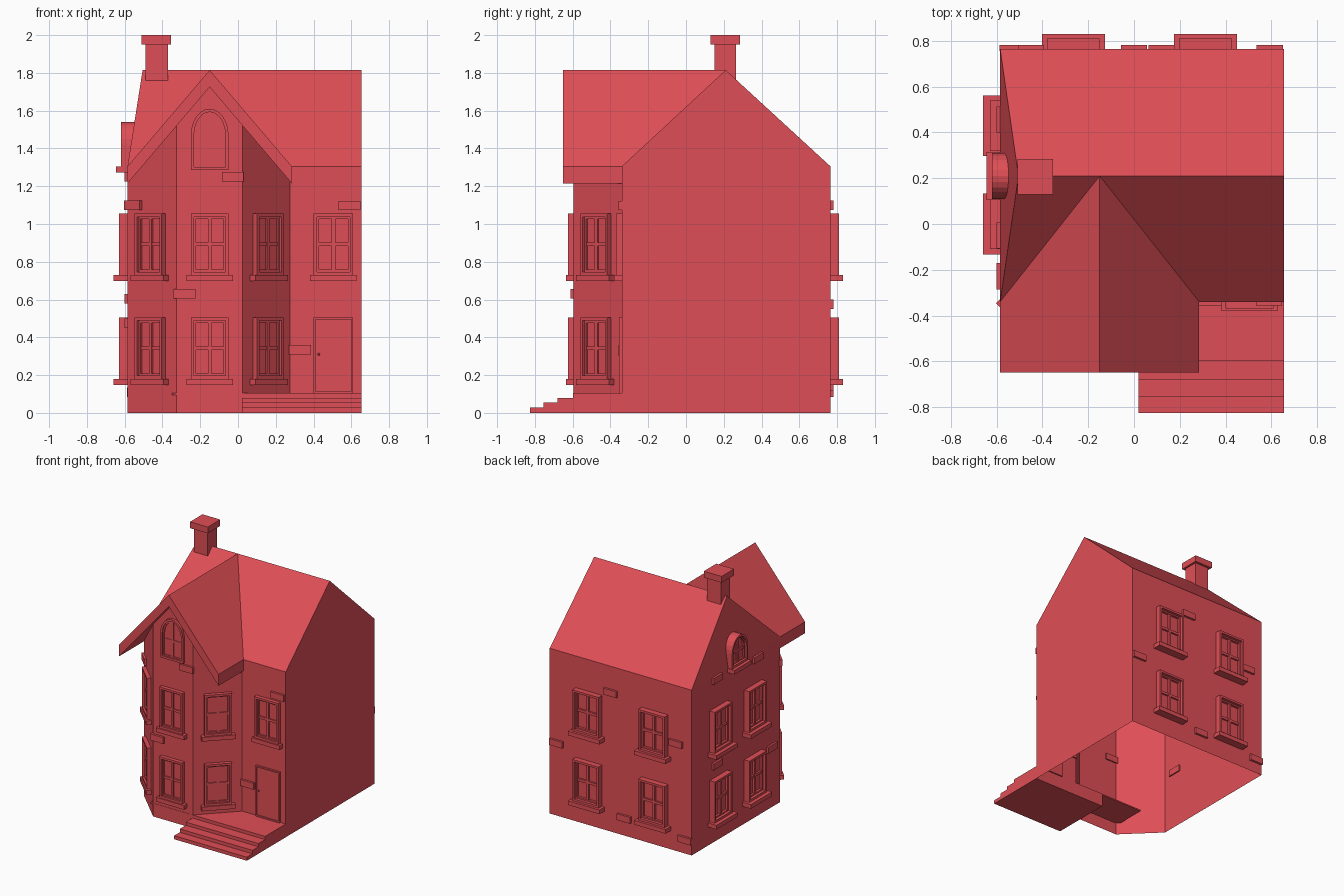
import bpy, bmesh, math
from mathutils import Matrix, Vector

cube = bpy.data.objects.get("Cube")
if cube:
    bpy.data.objects.remove(cube, do_unlink=True)

red = bpy.data.materials.new("brick_red")
red.use_nodes = True
red.diffuse_color = (0.74, 0.076, 0.092, 1)
red.node_tree.nodes["Principled BSDF"].inputs["Base Color"].default_value = red.diffuse_color


def finish(name, bm, matrix=Matrix()):
    mesh = bpy.data.meshes.new(name)
    bm.to_mesh(mesh)
    bm.free()
    mesh.materials.append(red)
    ob = bpy.data.objects.new(name, mesh)
    ob.matrix_world = matrix
    bpy.context.collection.objects.link(ob)
    return ob


def add_box(bm, x0, x1, y0, y1, z0, z1):
    m = Matrix.Translation(((x0 + x1) / 2, (y0 + y1) / 2, (z0 + z1) / 2))
    bmesh.ops.create_cube(bm, size=1, matrix=m @ Matrix.Diagonal((x1 - x0, y1 - y0, z1 - z0, 1)))


def box(name, *bounds):
    bm = bmesh.new()
    add_box(bm, *bounds)
    return finish(name, bm)


def surface(name, faces):
    """Joins polygons given by their corner points into one mesh."""
    bm = bmesh.new()
    for points in faces:
        bm.faces.new([bm.verts.new(p) for p in points])
    bmesh.ops.remove_doubles(bm, verts=bm.verts, dist=0.0001)
    return finish(name, bm)


def wall_frame(x, y, z, angle):
    """Local x runs along the wall, local -y points out of it."""
    return Matrix.Translation((x, y, z)) @ Matrix.Rotation(math.radians(angle), 4, 'Z')


def outline(w, h, rise, inset):
    half, top = w / 2 - inset, h - inset
    pts = [(-half, inset), (half, inset)]
    if not rise:
        return pts + [(half, top), (-half, top)]
    spring = h - rise
    for i in range(13):
        a = math.pi * i / 12
        pts.append((half * math.cos(a), spring + (rise - inset) * math.sin(a)))
    return pts


def add_ring(bm, outer, inner, back, front):
    loops = [[bm.verts.new((u, y, z)) for u, z in pts]
             for pts, y in ((outer, back), (outer, front), (inner, front), (inner, back))]
    n = len(outer)
    for a, b in zip(loops, loops[1:]):
        for i in range(n):
            j = (i + 1) % n
            bm.faces.new((a[i], a[j], b[j], b[i]))


def window(name, frame, w=0.2, h=0.325, depth=0.03, sill=0.04, rise=0, back=0.0, sill_w=0.245):
    bm = bmesh.new()
    edge, sash = 0.017, 0.028
    # Surround, sash and pane
    add_ring(bm, outline(w, h, rise, 0), outline(w, h, rise, edge), back, -depth)
    add_ring(bm, outline(w, h, rise, edge), outline(w, h, rise, sash), back, -depth * 0.5)
    bm.faces.new([bm.verts.new((u, -0.004, z)) for u, z in outline(w, h, rise, edge)])
    # Glazing bars
    bar = h * (0.5 if not rise else 0.45)
    add_box(bm, -0.01, 0.01, -depth * 0.45, back, edge, h - edge)
    add_box(bm, edge - w / 2, w / 2 - edge, -depth * 0.4, back, bar - 0.01, bar + 0.01)
    if sill:
        add_box(bm, -sill_w / 2, sill_w / 2, -sill, 0, -0.033, 0)
    finish(name, bm, frame)


def stone(name, frame, w=0.115, h=0.05, depth=0.017):
    bm = bmesh.new()
    add_box(bm, -w / 2, w / 2, -depth, 0.01, -h / 2, h / 2)
    finish(name, bm, frame)


# Main house dimensions
L, R, F, B = -0.585, 0.655, -0.34, 0.765
EAVE, RIDGE, MID, LEAN = 1.305, 1.815, 0.21, -0.505
BAY_L, BAY_R, BAY_F, PEAK_X = -0.325, 0.025, -0.595, -0.15
BAY_END, ROOF_R, ROOF_F, THICK = 0.275, 0.285, -0.65, 0.09
slope = (RIDGE - EAVE) / (ROOF_R - PEAK_X)

# House walls, open underneath and behind the bay
surface("house_walls", [
    [(L, B, 0), (L, F, 0), (L, F, EAVE), (L, B, EAVE)],
    [(L, B, EAVE), (L, F, EAVE), (LEAN, MID, RIDGE)],
    [(R, F, 0), (R, B, 0), (R, B, EAVE), (R, MID, RIDGE), (R, F, EAVE)],
    [(R, B, 0), (L, B, 0), (L, B, EAVE), (R, B, EAVE)],
    [(BAY_END, F, 0), (R, F, 0), (R, F, EAVE), (BAY_END, F, EAVE)],
])
surface("main_roof", [
    [(L, F, EAVE), (R, F, EAVE), (R, MID, RIDGE), (LEAN, MID, RIDGE)],
    [(R, B, EAVE), (L, B, EAVE), (LEAN, MID, RIDGE), (R, MID, RIDGE)],
])


# Bay walls reaching up to the underside of the front gable
def under(x):
    return RIDGE - THICK - abs(x - PEAK_X) * slope


plan = [(L, F), (BAY_L, BAY_F), (PEAK_X, BAY_F), (BAY_R, BAY_F), (BAY_END, F)]
surface("bay_walls", [[(*a, 0), (*b, 0), (*b, under(b[0])), (*a, under(a[0]))]
                      for a, b in zip(plan, plan[1:])])

# Front gable roof with thick edges, meeting the main roof along its valleys
section = [(L, EAVE, F), (PEAK_X, RIDGE, MID), (ROOF_R, EAVE, F),
           (ROOF_R, EAVE - THICK, F), (PEAK_X, RIDGE - THICK, MID), (L, EAVE - THICK, F)]
front = [(x, ROOF_F, z) for x, z, y in section]
rear = [(x, y, z) for x, z, y in section]
faces = [[front[0], front[5], front[4], front[1]], [front[1], front[4], front[3], front[2]]]
for i in range(6):
    j = (i + 1) % 6
    faces.append([front[i], front[j], rear[j], rear[i]])
surface("front_gable_roof", faces)

# Chimney
box("chimney_shaft", -0.49, -0.37, 0.15, 0.265, 1.76, 1.955)
box("chimney_cap", -0.51, -0.355, 0.13, 0.285, 1.95, 2.0)

# Porch steps and the floor of the bay
bm = bmesh.new()
profile = [(F, 0), (-0.825, 0)]
for y, y_next, z in ((-0.825, -0.755, 0.028), (-0.755, -0.68, 0.055),
                     (-0.68, -0.597, 0.08), (-0.597, F, 0.105)):
    profile += [(y, z), (y_next, z)]
side = bm.faces.new([bm.verts.new((0.02, y, z)) for y, z in profile])
ext = bmesh.ops.extrude_face_region(bm, geom=[side], use_keep_orig=True)
moved = [v for v in ext["geom"] if isinstance(v, bmesh.types.BMVert)]
bmesh.ops.translate(bm, verts=moved, vec=Vector((R - 0.02, 0, 0)))
bmesh.ops.recalc_face_normals(bm, faces=bm.faces)
finish("porch_steps", bm)
box("bay_floor", -0.35, 0.02, -0.597, F, 0.095, 0.105)

# Windows on both floors
mid_l, mid_r = (L + BAY_L) / 2, (BAY_R + BAY_END) / 2
mid_y = (F + BAY_F) / 2
for floor, z in (("lower", 0.18), ("upper", 0.73)):
    window(floor + "_bay_window", wall_frame(PEAK_X, BAY_F, z, 0))
    window(floor + "_bay_right_window", wall_frame(mid_l, mid_y, z, -44.5))
    window(floor + "_bay_left_window", wall_frame(mid_r, mid_y, z, 45.5))
    for i, y in enumerate((0.0, 0.43)):
        window(f"{floor}_side_window_{i}", wall_frame(L, y, z, -90), w=0.22,
               depth=0.045, sill=0.075, sill_w=0.265)
    for i, x in enumerate((-0.265, 0.3125)):
        window(f"{floor}_back_window_{i}", wall_frame(x, B, z, 180), w=0.23,
               depth=0.045, sill=0.065, sill_w=0.275)
window("window_over_door", wall_frame(0.505, F, 0.73, 0), w=0.21)
window("front_arched_window", wall_frame(PEAK_X, BAY_F, 1.285, 0), rise=0.14, sill=0, depth=0.02)
window("side_arched_window", wall_frame(L, MID, 1.305, -90), h=0.235, rise=0.12,
       depth=0.035, sill=0.06, back=0.045, sill_w=0.21)

# Front door
bm = bmesh.new()
add_ring(bm, outline(0.21, 0.4, 0, 0), outline(0.21, 0.4, 0, 0.01), 0, -0.015)
add_box(bm, -0.095, 0.095, -0.006, 0.01, 0, 0.39)
finish("front_door", bm, wall_frame(0.505, F, 0.105, 0))
bm = bmesh.new()
bmesh.ops.create_uvsphere(bm, u_segments=8, v_segments=6, radius=0.007)
finish("door_knob", bm, wall_frame(0.428, F - 0.012, 0.31, 0))

# Raised stones scattered over the walls
stones = {
    "bay": (0, [(-0.028, BAY_F, 1.25), (-0.283, BAY_F, 0.63)]),
    "front": (0, [(0.328, F, 0.335), (0.59, F, 1.098)]),
    "corner": (-44.5, [(-0.55, -0.374, 1.1)]),
    "side": (-90, [(L, 0.455, 1.28), (L, -0.05, 1.25), (L, 0.455, 0.605), (L, -0.228, 0.475)]),
    "back": (180, [(0.12, B, 1.1), (0.593, B, 0.575), (-0.45, B, 0.85),
                   (0, B, 0.14), (-0.53, B, 0.11)]),
}
for place, (angle, spots) in stones.items():
    for i, spot in enumerate(spots):
        stone(f"{place}_stone_{i}", wall_frame(*spot, angle))
